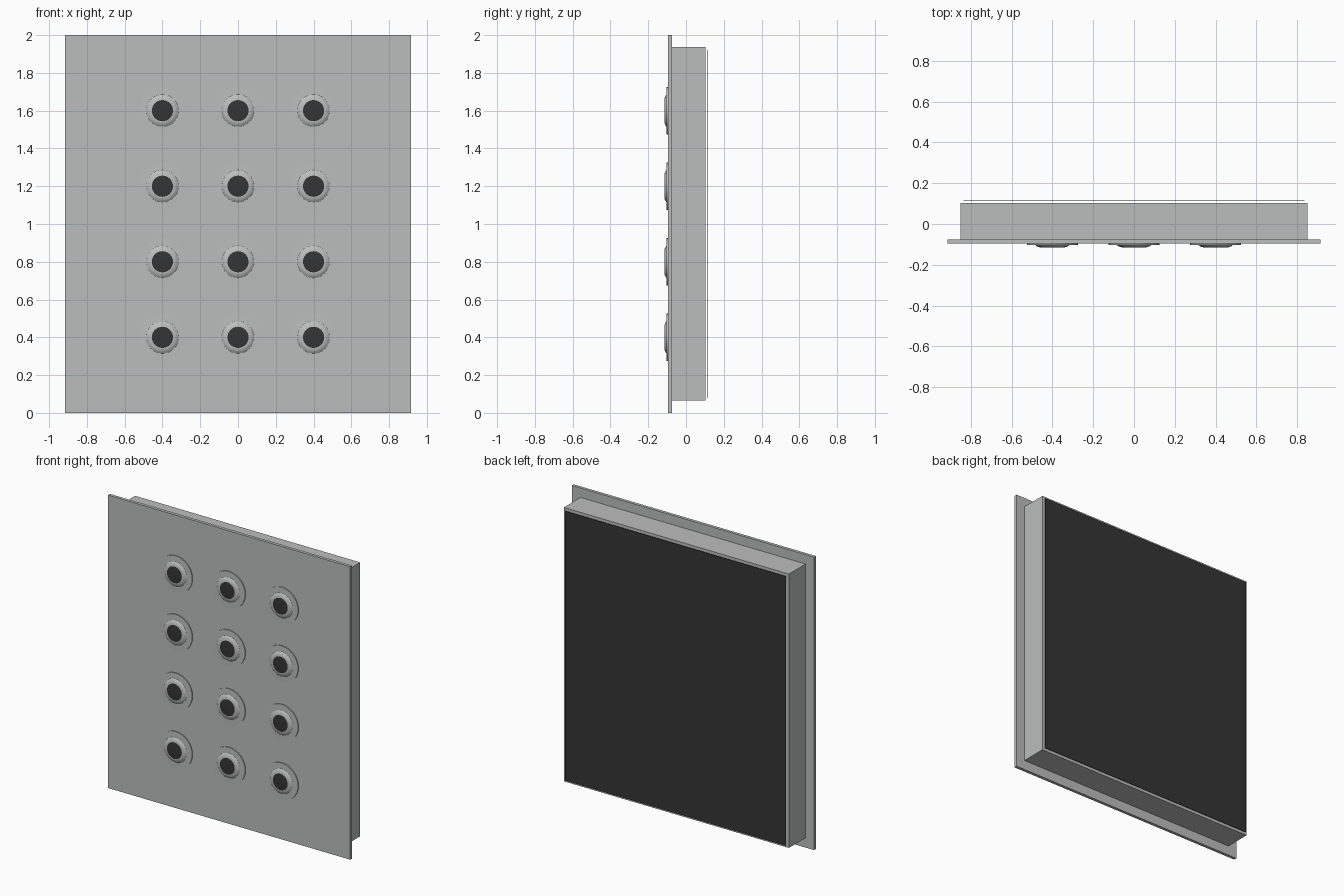
import bpy, bmesh, math
from mathutils import Matrix

if "Cube" in bpy.data.objects:
    bpy.data.objects.remove(bpy.data.objects["Cube"])


def material(name, rgb):
    m = bpy.data.materials.new(name)
    m.diffuse_color = (*rgb, 1)
    m.use_nodes = True
    m.node_tree.nodes["Principled BSDF"].inputs["Base Color"].default_value = m.diffuse_color
    return m


GREY = material("metal grey", (0.50, 0.51, 0.505))
DARK = material("dark grey", (0.035, 0.035, 0.035))


def finish(name, bm, mats):
    bmesh.ops.recalc_face_normals(bm, faces=bm.faces)
    me = bpy.data.meshes.new(name)
    bm.to_mesh(me)
    bm.free()
    ob = bpy.data.objects.new(name, me)
    bpy.context.collection.objects.link(ob)
    for m in mats:
        me.materials.append(m)
    return ob


def box(name, x, y0, y1, z0, z1, mat):
    """Box spanning -x..x, y0..y1, z0..z1."""
    bm = bmesh.new()
    size = Matrix.Diagonal((2 * x, y1 - y0, z1 - z0, 1))
    bmesh.ops.create_cube(bm, size=1, matrix=Matrix.Translation((0, (y0 + y1) / 2, (z0 + z1) / 2)) @ size)
    return finish(name, bm, [mat])


# Front plate, recessed housing and dark rear sheet
box("front_plate", 0.915, -0.096, -0.075, 0, 2, GREY)
box("housing", 0.85, -0.075, 0.104, 0.066, 1.936, GREY)
box("rear_panel", 0.835, 0.112, 0.115, 0.08, 1.92, DARK)

# Button: flat flange, domed rim and dark centre, as (radius, y) rings
PROFILE = [(0.125, -0.095), (0.125, -0.102), (0.085, -0.103),
           (0.077, -0.109), (0.068, -0.113), (0.056, -0.115)]
SIDES = 32


def button(name, x, z):
    bm = bmesh.new()
    rings = []
    for r, y in PROFILE:
        rings.append([bm.verts.new((x + r * math.cos(a), y, z + r * math.sin(a)))
                      for a in (2 * math.pi * i / SIDES for i in range(SIDES))])
    for a, b in zip(rings, rings[1:]):
        for i in range(SIDES):
            j = (i + 1) % SIDES
            bm.faces.new((a[i], a[j], b[j], b[i]))
    bm.faces.new(rings[0])
    bm.faces.new(rings[-1]).material_index = 1  # dark centre
    ob = finish(name, bm, [GREY, DARK])
    bpy.ops.object.select_all(action='DESELECT')
    ob.select_set(True)
    bpy.context.view_layer.objects.active = ob
    bpy.ops.object.shade_smooth_by_angle(angle=math.radians(30))


# Grid of three columns by four rows
for row in range(4):
    for col in range(3):
        button(f"button_{row + 1}_{col + 1}", 0.4 * (col - 1), 0.4 * (row + 1))
